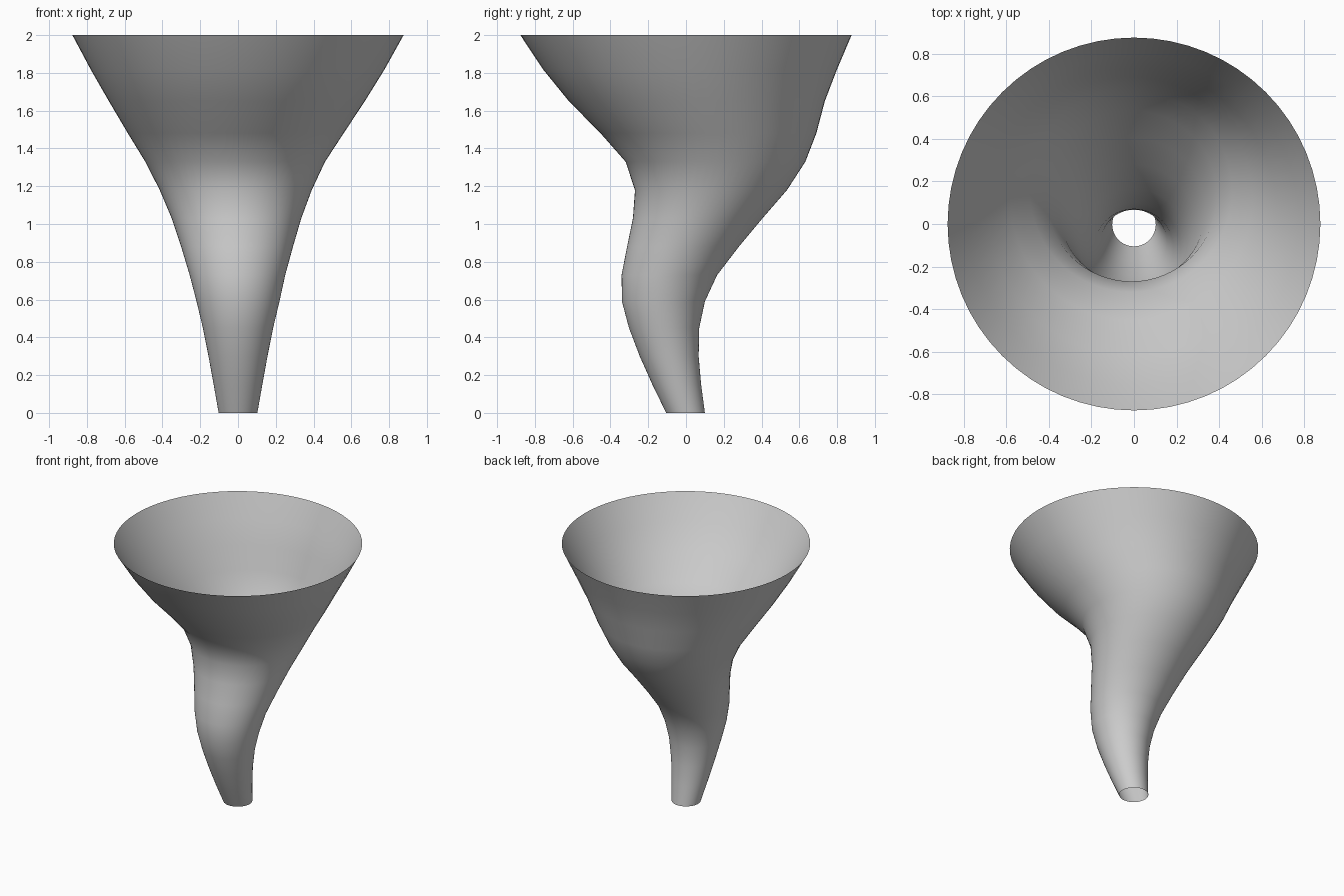
import bpy
import bmesh
from math import cos, sin, tau

# Horizontal circular sections: height, left y, right y, sideways centre x
SECTIONS = [
    (0.00, -0.105, 0.100, 0.0),
    (0.15, -0.178, 0.080, 0.0),
    (0.30, -0.245, 0.067, 0.0),
    (0.45, -0.302, 0.070, 0.0),
    (0.59, -0.339, 0.100, 0.0),
    (0.73, -0.341, 0.165, -0.003),
    (0.88, -0.312, 0.280, -0.005),
    (1.03, -0.281, 0.405, -0.008),
    (1.18, -0.270, 0.535, -0.012),
    (1.33, -0.320, 0.632, -0.015),
    (1.48, -0.452, 0.690, -0.012),
    (1.65, -0.620, 0.735, -0.006),
    (1.82, -0.758, 0.800, -0.002),
    (2.00, -0.877, 0.877, 0.0),
]
SIDES = 64

# Bent funnel: thin open wall lofted through the sections
bm = bmesh.new()
rings = []
for z, y0, y1, cx in SECTIONS:
    r, cy = (y1 - y0) / 2, (y0 + y1) / 2
    rings.append([bm.verts.new((cx + r * cos(tau * i / SIDES),
                                cy + r * sin(tau * i / SIDES), z))
                  for i in range(SIDES)])
for low, high in zip(rings, rings[1:]):
    for i in range(SIDES):
        j = (i + 1) % SIDES
        bm.faces.new((low[i], low[j], high[j], high[i])).smooth = True

mesh = bpy.data.meshes.new("bent_funnel")
bm.to_mesh(mesh)
bm.free()
funnel = bpy.data.objects.new("bent_funnel", mesh)
bpy.context.collection.objects.link(funnel)
